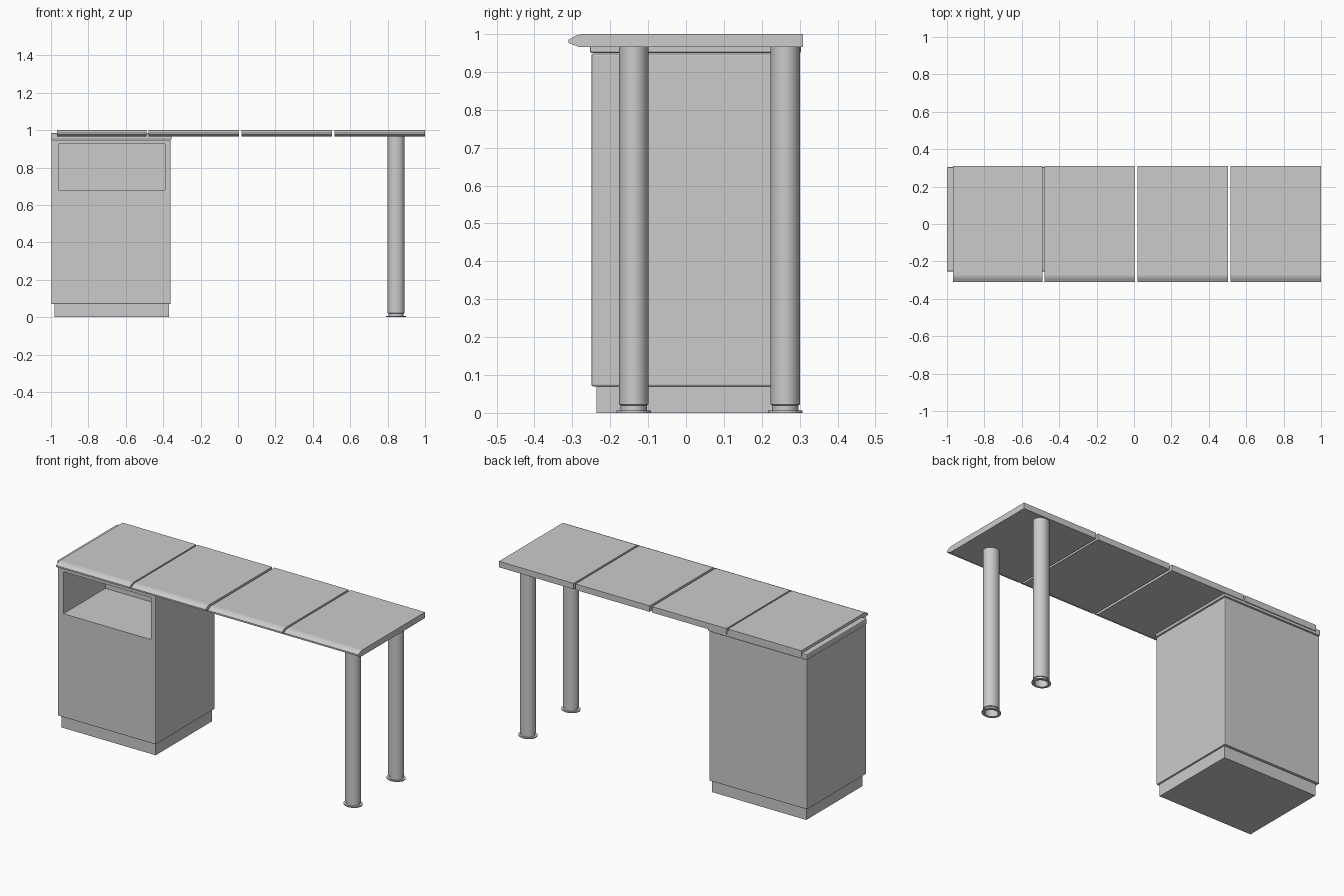
import bpy, bmesh, math
from mathutils import Vector

if "Cube" in bpy.data.objects:
    bpy.data.objects.remove(bpy.data.objects["Cube"], do_unlink=True)

GREY = (0.6, 0.6, 0.6, 1)
grey = bpy.data.materials.new("plain grey")
grey.use_nodes = True
grey.diffuse_color = GREY
grey.node_tree.nodes["Principled BSDF"].inputs["Base Color"].default_value = GREY


def finish(name, bm):
    bmesh.ops.recalc_face_normals(bm, faces=bm.faces[:])
    mesh = bpy.data.meshes.new(name)
    bm.to_mesh(mesh)
    bm.free()
    mesh.materials.append(grey)
    obj = bpy.data.objects.new(name, mesh)
    bpy.context.collection.objects.link(obj)
    return obj


def box(lo, hi, bevel=0.0):
    bm = bmesh.new()
    bmesh.ops.create_cube(bm, size=1)
    lo, hi = Vector(lo), Vector(hi)
    for v in bm.verts:
        v.co = (lo + hi) / 2 + v.co * (hi - lo)
    if bevel:
        bmesh.ops.bevel(bm, geom=bm.edges[:], offset=bevel, segments=2,
                        profile=0.5, affect='EDGES')
    return bm


# Cabinet body with an open compartment sunk into the front
bm = box((-0.998, -0.25, 0.07), (-0.36, 0.3, 0.948), 0.005)
bm.normal_update()
front = max(bm.faces, key=lambda f: -f.normal.y * f.calc_area())
bmesh.ops.inset_region(bm, faces=[front], thickness=0.03)
mid = front.calc_center_median()
for v in front.verts:
    v.co.x = -0.96 if v.co.x < mid.x else -0.39
    v.co.z = 0.68 if v.co.z < mid.z else 0.927
pocket = bmesh.ops.extrude_discrete_faces(bm, faces=[front])["faces"][0]
bmesh.ops.translate(bm, vec=(0, 0.39, 0), verts=pocket.verts[:])
finish("cabinet", bm)

finish("cabinet_plinth", box((-0.982, -0.236, 0), (-0.37, 0.285, 0.07)))
finish("cabinet_top", box((-1, -0.254, 0.95), (-0.355, 0.304, 0.984), 0.005))

# Worktop panels with a chamfered nose along the front
NOSE = [(0.309, 0.965), (0.309, 1), (-0.275, 1), (-0.29, 0.996),
        (-0.31, 0.985), (-0.31, 0.976), (-0.28, 0.965)]
for i, (x0, x1) in enumerate([(-0.967, -0.488), (-0.479, 0.005),
                              (0.02, 0.503), (0.515, 1)]):
    bm = bmesh.new()
    end = bm.faces.new([bm.verts.new((x0, y, z)) for y, z in NOSE])
    new = bmesh.ops.extrude_face_region(bm, geom=[end], use_keep_orig=True)["geom"]
    bmesh.ops.translate(bm, vec=(x1 - x0, 0, 0),
                        verts=[g for g in new if isinstance(g, bmesh.types.BMVert)])
    finish(f"worktop_panel_{i + 1}", bm)

# Hollow oval legs with a narrow neck and a flanged foot
LEG = [(0.039, 0.965), (0.039, 0.022), (0.035, 0.02), (0.035, 0.006),
       (0.046, 0.006), (0.046, 0), (0.033, 0), (0.033, 0.965)]
SIDES = 32
for name, y in (("front_leg", -0.138), ("back_leg", 0.262)):
    bm = bmesh.new()
    rings = []
    for r, z in LEG:
        angles = [math.tau * k / SIDES for k in range(SIDES)]
        rings.append([bm.verts.new((0.845 + 1.15 * r * math.cos(a),
                                    y + r * math.sin(a), z)) for a in angles])
    for a, b in zip(rings, rings[1:] + rings[:1]):
        for k in range(SIDES):
            n = (k + 1) % SIDES
            bm.faces.new((a[k], a[n], b[n], b[k]))
    leg = finish(name, bm)
    bpy.ops.object.select_all(action='DESELECT')
    leg.select_set(True)
    bpy.context.view_layer.objects.active = leg
    bpy.ops.object.shade_smooth_by_angle(angle=math.radians(30))
